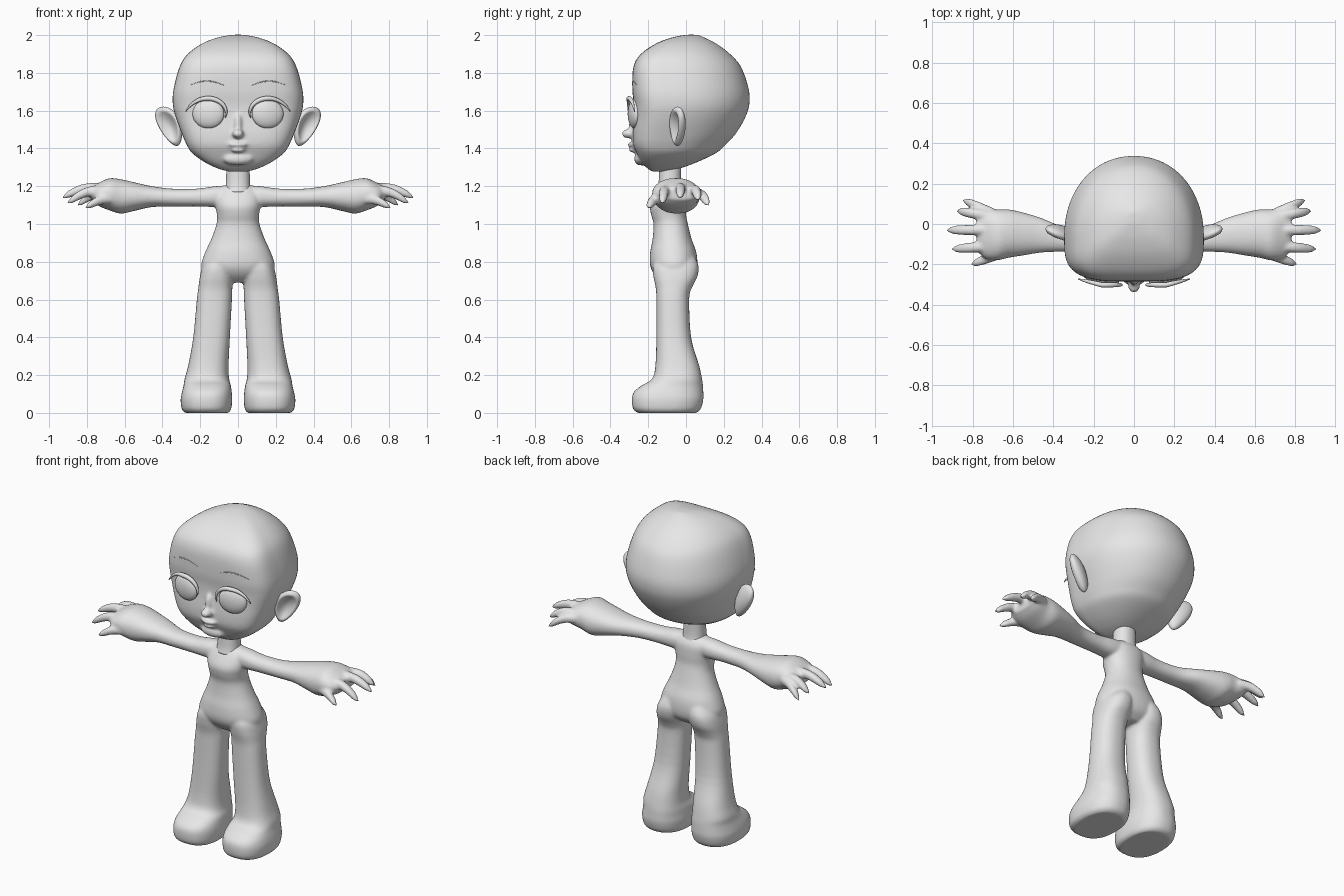
import bpy, bmesh, math
from mathutils import Matrix, Vector
from mathutils.bvhtree import BVHTree

cube = bpy.data.objects.get("Cube")
if cube:
    bpy.data.objects.remove(cube)

clay = bpy.data.materials.new("plain_grey")
clay.use_nodes = True
clay.diffuse_color = (0.8, 0.8, 0.8, 1)
clay.node_tree.nodes["Principled BSDF"].inputs["Base Color"].default_value = (0.8, 0.8, 0.8, 1)


def spline(rings, steps):
    """Smoothly resample a list of ring tuples."""
    result = []
    last = len(rings) - 1
    for i in range(last):
        a, b, c, d = (rings[max(0, min(last, i + k))] for k in (-1, 0, 1, 2))
        for s in range(steps):
            t = s / steps
            result.append([q + t / 2 * (r - p + t * (2 * p - 5 * q + 4 * r - w + t * (3 * (q - r) + w - p)))
                           for p, q, r, w in zip(a, b, c, d)])
    return result + [list(rings[last])]


def skin(bm, loops):
    """Bridge loops of points into a closed tube."""
    rows = [[bm.verts.new(p) for p in loop] for loop in loops]
    count = len(rows[0])
    for low, high in zip(rows, rows[1:]):
        for i in range(count):
            j = (i + 1) % count
            bm.faces.new((low[i], low[j], high[j], high[i]))
    bm.faces.new(rows[0])
    bm.faces.new(rows[-1])


def loft(bm, rings, along="z", side=1, front=2.2, back=2.2, split=0.5, steps=4, count=40):
    """Rings are (position, centre, half size, front y, back y)."""
    loops = []
    for t, centre, half, lo, hi in spline(rings, steps):
        mid = lo + split * (hi - lo)
        loop = []
        for i in range(count):
            a = math.tau * (i + 0.5) / count
            u, v = math.cos(a), math.sin(a)
            power = 2 / (front if v < 0 else back)
            across = centre + half * math.copysign(abs(u) ** power, u)
            y = mid + math.copysign(abs(v) ** power, v) * (mid - lo if v < 0 else hi - mid)
            loop.append((side * across, y, t) if along == "z" else (side * t, y, across))
        loops.append(loop)
    skin(bm, loops)


def ball(bm, centre, size, turn=0.0):
    matrix = Matrix.Translation(centre) @ Matrix.Rotation(turn, 4, "Z") @ Matrix.Diagonal((*size, 1))
    return bmesh.ops.create_uvsphere(bm, u_segments=40, v_segments=24, radius=1, matrix=matrix)["verts"]


def tube(bm, path, radii, count=10):
    """Round tube along a path lying close to the xz plane."""
    loops = []
    for i, p in enumerate(path):
        ahead = (path[min(i + 1, len(path) - 1)] - path[max(i - 1, 0)]).normalized()
        out = Vector((0, 1, 0)).cross(ahead).normalized()
        deep = ahead.cross(out)
        loops.append([p + radii[i] * (math.cos(math.tau * k / count) * out + math.sin(math.tau * k / count) * deep)
                      for k in range(count)])
    skin(bm, loops)


def finish(name, bm, voxel=0, smooth=0):
    """Make an object; optionally fuse its pieces into one soft skin."""
    bmesh.ops.recalc_face_normals(bm, faces=bm.faces)
    mesh = bpy.data.meshes.new(name)
    bm.to_mesh(mesh)
    bm.free()
    obj = bpy.data.objects.new(name, mesh)
    bpy.context.collection.objects.link(obj)
    if voxel:
        fuse = obj.modifiers.new("fuse", "REMESH")
        fuse.mode = "VOXEL"
        fuse.voxel_size = voxel
        soft = obj.modifiers.new("soften", "SMOOTH")
        soft.iterations = smooth
        bpy.context.view_layer.update()
        fused = bpy.data.meshes.new_from_object(obj.evaluated_get(bpy.context.evaluated_depsgraph_get()))
        obj.modifiers.clear()
        obj.data = fused
    obj.data.materials.clear()
    obj.data.materials.append(clay)
    for face in obj.data.polygons:
        face.use_smooth = True
    return obj


# Body: torso, legs with feet, arms and fingers fused together
torso = [(.69, 0, .08, -.12, 0), (.73, 0, .17, -.165, .045), (.78, 0, .195, -.19, .06),
         (.85, 0, .174, -.19, .055), (.92, 0, .142, -.177, .03), (1, 0, .114, -.172, .01),
         (1.05, 0, .112, -.185, 0), (1.1, 0, .12, -.19, 0), (1.16, 0, .12, -.16, -.005),
         (1.2, 0, .08, -.13, -.03), (1.215, 0, .04, -.11, -.06)]
leg = [(0, .165, .115, -.255, .055), (.02, .167, .131, -.28, .078), (.07, .167, .137, -.287, .092),
       (.11, .165, .132, -.277, .092), (.145, .163, .125, -.235, .09), (.18, .165, .118, -.18, .085),
       (.25, .157, .107, -.162, .07), (.4, .14, .097, -.157, .027), (.6, .125, .093, -.157, .017),
       (.66, .12, .09, -.16, .03), (.72, .113, .089, -.172, .06), (.78, .1, .085, -.175, .066),
       (.84, .08, .06, -.15, .04)]
arm = [(.03, 1.15, .055, -.13, -.02), (.12, 1.145, .055, -.14, -.02), (.22, 1.14, .047, -.137, -.025),
       (.35, 1.14, .047, -.137, -.013), (.46, 1.145, .056, -.142, .03), (.55, 1.145, .076, -.156, .057),
       (.62, 1.146, .091, -.167, .072), (.68, 1.157, .085, -.18, .072), (.74, 1.157, .06, -.17, .08),
       (.78, 1.162, .032, -.13, .07)]
fingers = [((.64, -.14, 1.13), (.81, -.2, 1.085)), ((.72, -.11, 1.18), (.905, -.125, 1.11)),
           ((.72, -.03, 1.19), (.93, -.03, 1.14)), ((.72, .04, 1.18), (.88, .065, 1.13)),
           ((.7, .055, 1.16), (.85, .118, 1.1))]
bm = bmesh.new()
loft(bm, torso)
for side in (1, -1):
    loft(bm, leg, side=side, front=2.5, back=2.3)
    loft(bm, arm, "x", side)
    for base, tip in fingers:
        rings = []
        for i in range(9):
            t = i / 8
            x, y, z = Vector(base).lerp(Vector(tip), t)
            z += 0.02 * math.sin(math.pi * t)
            r = 0.026 * math.sqrt(max(0.03, 1 - t ** 5))
            rings.append((x, z, r, y - r, y + r))
        loft(bm, rings, "x", side, steps=2, count=16)
finish("body", bm, 0.008, 7)

# Neck
bm = bmesh.new()
loft(bm, [(1.17, 0, .07, -.155, -.015), (1.22, 0, .064, -.145, -.025), (1.36, 0, .06, -.14, -.025)])
finish("neck", bm)

# Head: skull with nose, lips and chin fused in
skull = [(1.278, 0, .05, -.18, -.1), (1.295, 0, .11, -.205, -.03), (1.328, 0, .178, -.235, .06),
         (1.376, 0, .243, -.262, .16), (1.42, 0, .272, -.28, .21), (1.48, 0, .298, -.283, .265),
         (1.56, 0, .328, -.276, .312), (1.63, 0, .345, -.276, .335), (1.71, 0, .342, -.284, .333),
         (1.825, 0, .312, -.28, .295), (1.894, 0, .272, -.245, .24), (1.952, 0, .196, -.165, .165),
         (1.986, 0, .112, -.08, .1), (2.002, 0, .03, 0, .06)]
bm = bmesh.new()
loft(bm, skull, front=3.6, back=2.1, split=.35, steps=6, count=72)
ball(bm, (0, -.305, 1.478), (.03, .036, .024))
ball(bm, (0, -.285, 1.52), (.02, .018, .06))
ball(bm, (0, -.285, 1.42), (.05, .024, .014))
ball(bm, (0, -.28, 1.393), (.038, .024, .014))
ball(bm, (0, -.24, 1.345), (.08, .035, .035))
head = finish("head", bm, 0.009, 6)
surface = BVHTree.FromPolygons([v.co for v in head.data.vertices], [p.vertices for p in head.data.polygons])

for side, label in ((1, "left"), (-1, "right")):
    # Flattened eyeball
    bm = bmesh.new()
    ball(bm, (side * .157, -.274, 1.583), (.085, .032, .076), side * .17)
    finish(label + "_eye", bm)

    # Upper eyelid: crescent that ends in an outer lash point
    bm = bmesh.new()
    path, radii = [], []
    for i in range(33):
        t = i / 32
        a = math.radians(5 + 195 * t)
        x = .16 + (.098 + .02 * (1 - t) ** 6) * math.cos(a)
        y = -.302 + .25 * max(0, x - .16)
        path.append(Vector((side * x, y, 1.588 + .077 * math.sin(a))))
        radii.append(.002 + .011 * math.sin(math.pi * t))
    tube(bm, path, radii)
    finish(label + "_eyelid", bm)

    # Fine eyebrow resting on the forehead
    bm = bmesh.new()
    path, radii = [], []
    for i in range(17):
        t = i / 16
        hit = surface.ray_cast(Vector((side * (.075 + .18 * t), -1, 1.735 + .022 * math.sin(math.pi * t))),
                               Vector((0, 1, 0)))[0]
        path.append(hit)
        radii.append(.001 + .002 * math.sin(math.pi * t))
    tube(bm, path, radii)
    finish(label + "_eyebrow", bm)

    # Ear: cupped shell, narrow at the lobe and leaning out at the top
    bm = bmesh.new()
    turn = Matrix.Rotation(math.radians(25), 3, "Z")
    for v in ball(bm, (0, 0, 0), (1, 1, 1)):
        x, y, z = v.co
        r = math.hypot(x, z)
        if y < 0 and r < .8:
            y += 1.2 * (1 - (r / .8) ** 2)
        p = turn @ Vector((x * (.066 + .02 * z), y * .036, z * .104))
        p += Vector((.36 + .035 * z, -.045, 1.517))
        v.co = (side * p.x, p.y, p.z)
    finish(label + "_ear", bm)
